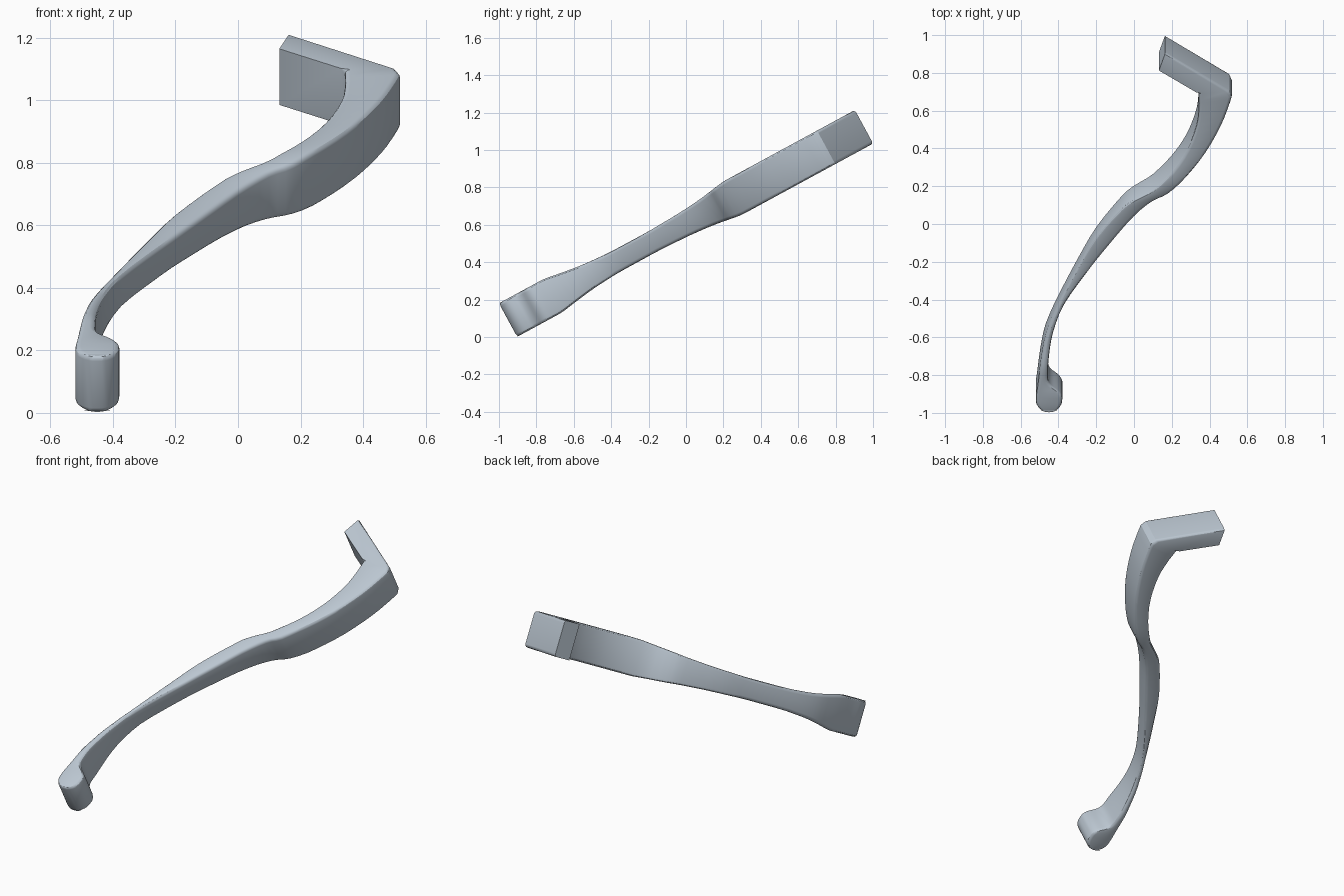
import bpy, bmesh, math
from mathutils import Vector, Matrix

if "Cube" in bpy.data.objects:
    bpy.data.objects.remove(bpy.data.objects["Cube"])

TILT = math.radians(28.5)
CENTRE = Vector((0, 0, 0.607))

# Paired side points of the lever in its own plane: (left x, left v, right x, right v)
SIDES = [
    (-.52, -1.014, -.38, -1.014), (-.519, -.985, -.381, -.985),
    (-.516, -.96, -.40, -.955), (-.512, -.93, -.435, -.925),
    (-.508, -.895, -.453, -.895), (-.503, -.85, -.456, -.85),
    (-.49, -.75, -.45, -.75), (-.467, -.63, -.428, -.62),
    (-.41, -.475, -.37, -.46), (-.30, -.235, -.245, -.26),
    (-.20, -.045, -.13, -.095), (-.07, .128, 0, .08),
    (0, .19, .10, .18), (.10, .255, .18, .228),
    (.20, .367, .28, .337), (.28, .50, .38, .48),
    (.33, .645, .46, .64), (.342, .75, .505, .77),
    (.342, .80, .518, .82),
]
# Half depth of the lever along its length
DEPTH = [(-2, .102), (-.81, .102), (-.70, .084), (-.60, .07), (-.45, .059),
         (-.2, .058), (0, .066), (.13, .078), (.28, .102), (2, .102)]


def half_depth(v):
    for (a, ha), (b, hb) in zip(DEPTH, DEPTH[1:]):
        if v <= b:
            return ha + (hb - ha) * (v - a) / (b - a)


def smooth(points, steps=3):
    """Catmull-Rom curve through the points."""
    pts = [Vector(p) for p in points]
    pts = [2 * pts[0] - pts[1]] + pts + [2 * pts[-1] - pts[-2]]
    out = []
    for a, b, c, d in zip(pts, pts[1:], pts[2:], pts[3:]):
        for k in range(steps):
            t = k / steps
            out.append(.5 * (2 * b + (c - a) * t + (2 * a - 5 * b + 4 * c - d) * t ** 2
                             + (3 * b - a - 3 * c + d) * t ** 3))
    return out + [pts[-2]]


# Rounded foot tip, flowing blade, then the straight hook arm
stations = []
for i in range(1, 8):
    a = math.radians(i * 90 / 8)
    s, c = .07 * math.sin(a), -1.014 - .07 * math.cos(a)
    stations.append((-.45 - s, c, -.45 + s, c))
stations += [tuple(p) for p in smooth(SIDES)]
stations.append((.342, .84, .505, .853))
corner = len(stations) - 1
stations.append((.132, .98, .165, 1.083))

bm = bmesh.new()
rows = []
for lx, lv, rx, rv in stations:
    hl, hr = half_depth(lv), half_depth(rv)
    rows.append([bm.verts.new(p) for p in
                 ((lx, lv, hl), (rx, rv, hr), (rx, rv, -hr), (lx, lv, -hl))])
for a, b in zip(rows, rows[1:]):
    for k in range(4):
        n = (k + 1) % 4
        bm.faces.new((a[k], a[n], b[n], b[k]))
bm.faces.new(rows[0])
bm.faces.new(rows[-1][::-1])
bmesh.ops.recalc_face_normals(bm, faces=bm.faces)

# Round the long rims; the arm's inner rim and cut end stay sharp
weight = bm.edges.layers.float.new("bevel_weight_edge")
for i, (a, b) in enumerate(zip(rows, rows[1:])):
    for k in range(4):
        if i < corner or k in (1, 2):
            bm.edges.get((a[k], b[k]))[weight] = 1
for k in (0, 2):
    bm.edges.get((rows[0][k], rows[0][k + 1]))[weight] = 1

# Lean the lever back
bm.transform(Matrix.Translation(CENTRE) @ Matrix.Rotation(TILT, 4, 'X'))
mesh = bpy.data.meshes.new("lever")
bm.to_mesh(mesh)
bm.free()
lever = bpy.data.objects.new("lever", mesh)
bpy.context.collection.objects.link(lever)

bpy.context.view_layer.objects.active = lever
lever.select_set(True)
bevel = lever.modifiers.new("rounded_rims", 'BEVEL')
bevel.limit_method = 'WEIGHT'
bevel.width = .017
bevel.segments = 3
bevel.use_clamp_overlap = False
bpy.ops.object.modifier_apply(modifier=bevel.name)
bpy.ops.object.shade_smooth_by_angle(angle=math.radians(30))

metal = bpy.data.materials.new("pale_blue_grey")
metal.diffuse_color = (.50, .57, .64, 1)
metal.use_nodes = True
metal.node_tree.nodes["Principled BSDF"].inputs["Base Color"].default_value = metal.diffuse_color
lever.data.materials.append(metal)
